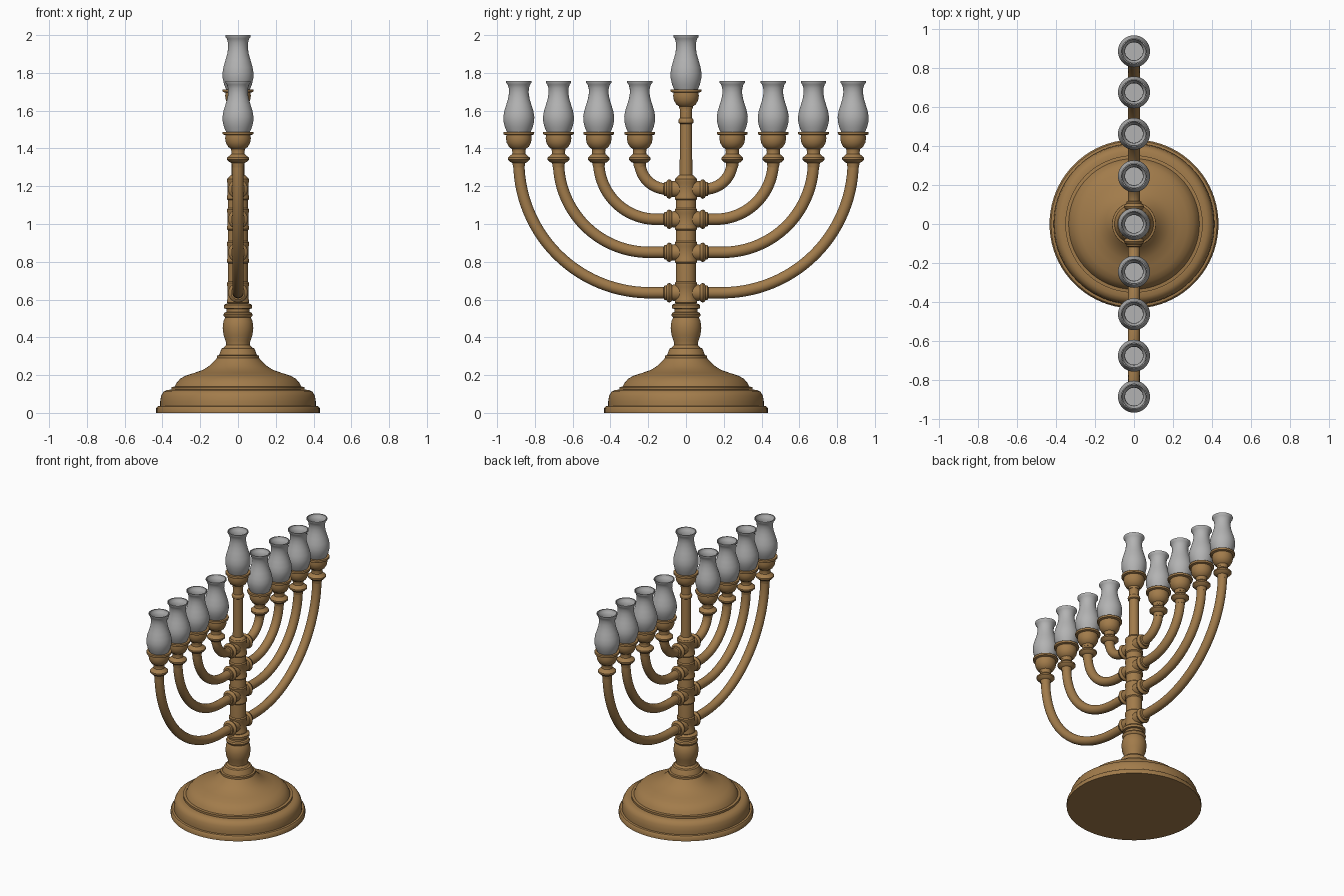
import bpy
import bmesh
import math
from mathutils import Matrix, Vector

cube = bpy.data.objects.get("Cube")
if cube:
    bpy.data.objects.remove(cube, do_unlink=True)


def material(name, colour):
    mat = bpy.data.materials.new(name)
    mat.use_nodes = True
    mat.diffuse_color = colour
    mat.node_tree.nodes["Principled BSDF"].inputs["Base Color"].default_value = colour
    return mat


brass = material("aged brass", (0.36, 0.2, 0.07, 1))
glass = material("grey glass", (0.45, 0.45, 0.45, 1))
parts = []


def finish(bm, name, mat, matrix=Matrix()):
    bmesh.ops.remove_doubles(bm, verts=bm.verts, dist=0.0001)
    bmesh.ops.recalc_face_normals(bm, faces=bm.faces)
    mesh = bpy.data.meshes.new(name)
    bm.to_mesh(mesh)
    bm.free()
    mesh.materials.append(mat)
    mesh.transform(matrix)
    obj = bpy.data.objects.new(name, mesh)
    bpy.context.collection.objects.link(obj)
    parts.append(obj)
    return obj


def bridge(bm, rings):
    for lower, upper in zip(rings, rings[1:]):
        n = len(lower)
        for i in range(n):
            j = (i + 1) % n
            bm.faces.new((lower[i], lower[j], upper[j], upper[i]))


def lathe(name, profile, mat, matrix=Matrix(), sides=40):
    """Turn (radius, height) points about z, closing both ends on the axis."""
    bm = bmesh.new()
    points = [(0, profile[0][1])] + profile + [(0, profile[-1][1])]
    rings = []
    for r, z in points:
        angles = [math.tau * i / sides for i in range(sides)]
        rings.append([bm.verts.new((r * math.cos(a), r * math.sin(a), z)) for a in angles])
    bridge(bm, rings)
    return finish(bm, name, mat, matrix)


def arm(name, side, reach, low, high, radius=0.03, sides=20, steps=28):
    """Tube that leaves the stem level and bends up through a quarter circle."""
    bend = high - low
    path = [(0, low, 0)]
    for i in range(steps + 1):
        a = math.pi / 2 * i / steps
        path.append((reach - bend + bend * math.sin(a), high - bend * math.cos(a), a))
    path.append((reach, high + 0.03, math.pi / 2))
    bm = bmesh.new()
    rings = []
    for y, z, a in path:
        ring = []
        for k in range(sides):
            t = math.tau * k / sides
            u, v = radius * math.cos(t), radius * math.sin(t)
            ring.append(bm.verts.new((u, side * (y - v * math.sin(a)), z + v * math.cos(a))))
        rings.append(ring)
    bridge(bm, rings)
    bm.faces.new(rings[0])
    bm.faces.new(rings[-1])
    finish(bm, name, brass)


# Stepped, domed foot
lathe("foot", [
    (0.433, 0), (0.433, 0.025), (0.425, 0.035), (0.412, 0.037), (0.412, 0.06),
    (0.407, 0.09), (0.395, 0.112), (0.375, 0.122), (0.352, 0.123), (0.352, 0.137),
    (0.335, 0.139), (0.325, 0.16), (0.305, 0.182), (0.275, 0.198), (0.23, 0.212),
    (0.185, 0.228), (0.15, 0.25), (0.125, 0.275), (0.112, 0.29), (0.112, 0.303),
    (0.1, 0.306), (0.092, 0.328), (0.085, 0.342), (0.07, 0.348)], brass, sides=80)

# Turned baluster and stem
lathe("baluster", [
    (0.07, 0.33), (0.075, 0.345), (0.063, 0.36), (0.065, 0.38), (0.076, 0.41),
    (0.081, 0.45), (0.077, 0.485), (0.067, 0.505), (0.075, 0.512), (0.077, 0.52),
    (0.072, 0.53), (0.06, 0.535), (0.06, 0.55), (0.074, 0.553), (0.075, 0.57),
    (0.065, 0.577), (0.053, 0.58)], brass)
lathe("stem", [
    (0.053, 0.57), (0.053, 1.21), (0.049, 1.225), (0.05, 1.245), (0.042, 1.255),
    (0.034, 1.26), (0.031, 1.53), (0.039, 1.535), (0.041, 1.547), (0.037, 1.557),
    (0.032, 1.56), (0.032, 1.61)], brass)

# Candle cup and hollow lamp glass, measured from the cup rim
cup = [(0.035, -0.105), (0.037, -0.09), (0.052, -0.08), (0.064, -0.058),
       (0.068, -0.035), (0.066, -0.018), (0.08, -0.014), (0.082, -0.006),
       (0.08, 0), (0.06, 0)]
bead = [(0.03, -0.19), (0.034, -0.165), (0.045, -0.16), (0.058, -0.147),
        (0.058, -0.137), (0.045, -0.126), (0.035, -0.117), (0.034, -0.1)]
outside = [(0.062, -0.003), (0.074, 0.025), (0.081, 0.055), (0.082, 0.08),
           (0.077, 0.11), (0.066, 0.145), (0.057, 0.175), (0.052, 0.205),
           (0.053, 0.23), (0.059, 0.25), (0.067, 0.26), (0.067, 0.268)]
wall = 0.006
chimney = outside + [(r - wall, max(z, wall)) for r, z in reversed(outside)]


def lamp(label, y, rim, stretch=1.0):
    place = Matrix.Translation(Vector((0, y, rim)))
    lathe(label + "_cup", cup, brass, place)
    lathe(label + "_glass", chimney, glass, place @ Matrix.Diagonal((1, 1, stretch, 1)))
    return place


lamp("centre", 0, 1.713, 1.071)

# Four pairs of arms with stem bosses, collars, beads and lamps
collar = [(0.046, 0), (0.042, 0.075), (0.048, 0.08), (0.052, 0.09),
          (0.046, 0.1), (0.038, 0.104), (0.038, 0.114), (0.03, 0.118)]
boss = [(0.052, -0.06), (0.059, -0.052), (0.059, -0.04), (0.055, -0.03),
        (0.055, 0.03), (0.059, 0.04), (0.059, 0.052), (0.052, 0.06)]
arms = [(0.885, 0.636), (0.675, 0.85), (0.462, 1.025), (0.245, 1.185)]
for number, (reach, low) in enumerate(arms, 1):
    lathe(f"stem_boss_{number}", boss, brass, Matrix.Translation((0, 0, low)))
    for side, word in ((1, "back"), (-1, "front")):
        label = f"{word}_{number}"
        arm(label + "_arm", side, reach, low, 1.33)
        turn = Matrix.Rotation(-side * math.pi / 2, 4, "X")
        lathe(label + "_collar", collar, brass, Matrix.Translation((0, 0, low)) @ turn)
        place = lamp(label, side * reach, 1.488)
        lathe(label + "_bead", bead, brass, place)

# Smooth the turned surfaces while keeping the steps crisp
bpy.ops.object.select_all(action="DESELECT")
for obj in parts:
    obj.select_set(True)
bpy.context.view_layer.objects.active = parts[0]
bpy.ops.object.shade_smooth_by_angle(angle=math.radians(40))
